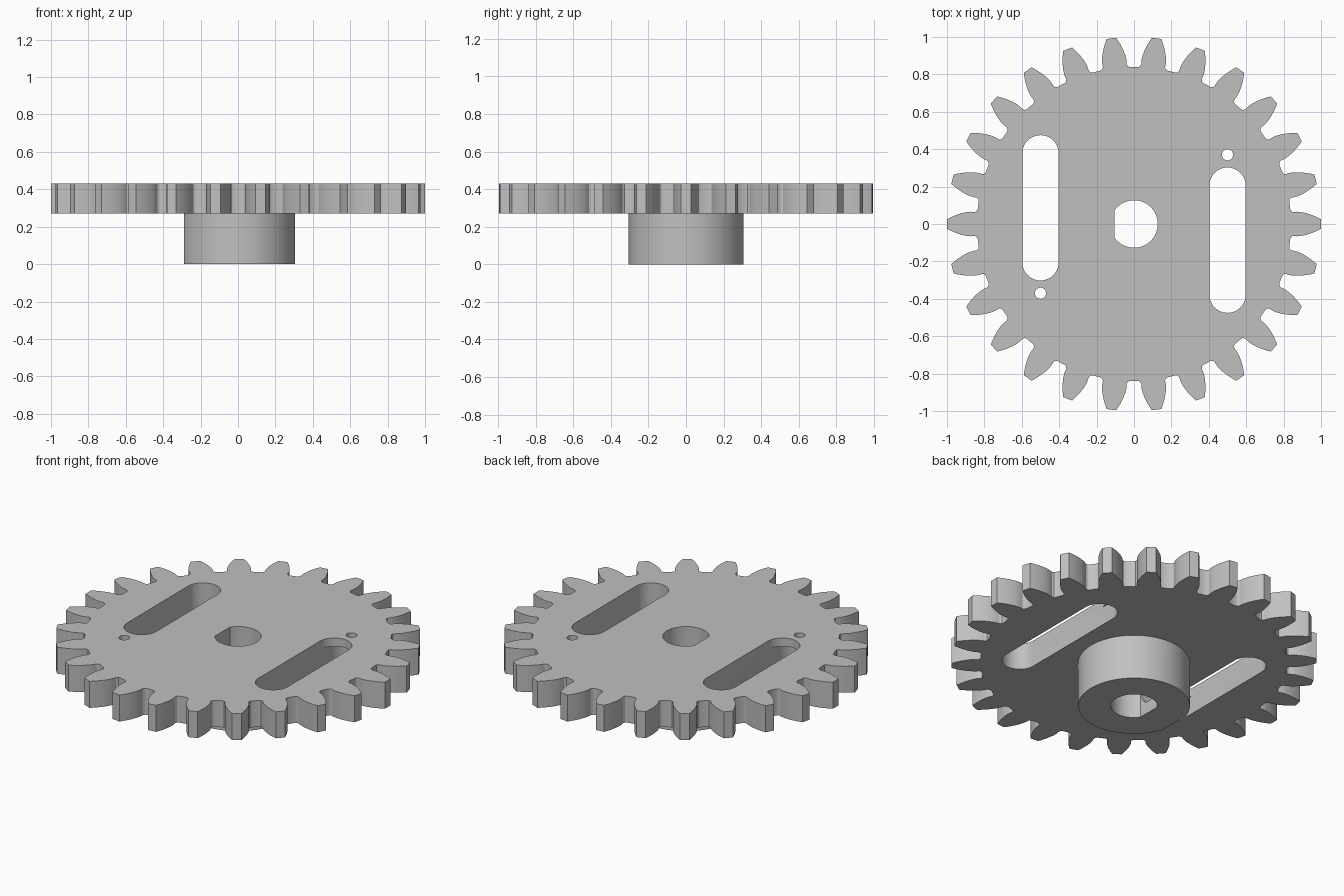
import bpy, bmesh, math
from mathutils import Matrix

if "Cube" in bpy.data.objects:
    bpy.data.objects.remove(bpy.data.objects["Cube"], do_unlink=True)

TEETH = 26
TIP_R = 1.0
MODULE = 2 * TIP_R / (TEETH + 2)
PITCH_R = MODULE * TEETH / 2
BASE_R = PITCH_R * math.cos(math.radians(20))
ROOT_R = PITCH_R - 1.25 * MODULE
PLATE_Z, TOP_Z = 0.27, 0.43

grey = bpy.data.materials.new("plain grey")
grey.use_nodes = True
grey.diffuse_color = (0.53, 0.53, 0.53, 1)
grey.node_tree.nodes["Principled BSDF"].inputs["Base Color"].default_value = grey.diffuse_color


def prism(name, outline, z0, z1, matrix=None):
    """Closed outline extruded from z0 to z1."""
    bm = bmesh.new()
    face = bm.faces.new([bm.verts.new((x, y, z0)) for x, y in outline])
    top = bmesh.ops.extrude_face_region(bm, geom=[face])["geom"]
    verts = [g for g in top if isinstance(g, bmesh.types.BMVert)]
    bmesh.ops.translate(bm, verts=verts, vec=(0, 0, z1 - z0))
    bmesh.ops.recalc_face_normals(bm, faces=bm.faces)
    if matrix:
        bm.transform(matrix)
    mesh = bpy.data.meshes.new(name)
    bm.to_mesh(mesh)
    bm.free()
    mesh.materials.append(grey)
    obj = bpy.data.objects.new(name, mesh)
    bpy.context.collection.objects.link(obj)
    return obj


def polar(r, a):
    return (r * math.cos(a), r * math.sin(a))


def involute(angle):
    return math.tan(angle) - angle


def half_angle(r):
    """Half of the tooth's angular width at radius r."""
    return (math.pi / (2 * TEETH) + involute(math.radians(20))
            - involute(math.acos(min(1, BASE_R / r))))


def gear_outline():
    # one flank from root to tip, mirrored and repeated
    base = half_angle(BASE_R)
    gap = math.pi / TEETH - base
    flank = [(ROOT_R, base + gap * 0.45), (ROOT_R + 0.004, base + gap * 0.18),
             (ROOT_R + 0.014, base)]
    steps = 8
    for i in range(steps + 1):
        r = BASE_R + (TIP_R - BASE_R) * i / steps
        flank.append((r, half_angle(r)))
    points = []
    for t in range(TEETH):
        mid = 2 * math.pi * t / TEETH
        points += [polar(r, mid - a) for r, a in flank]
        points.append(polar(TIP_R, mid))
        points += [polar(r, mid + a) for r, a in reversed(flank)]
    return points


def circle(radius, x=0, y=0, n=32):
    return [(x + radius * math.cos(2 * math.pi * i / n),
             y + radius * math.sin(2 * math.pi * i / n)) for i in range(n)]


def flat_circle(radius, flat, n=64):
    """Circle cut straight on its -x side."""
    a = math.acos(-flat / radius)
    return [polar(radius, -a + 2 * a * i / n) for i in range(n + 1)]


def slot(x, low, high, radius, n=20):
    """Upright slot with round ends centred at low and high."""
    arc = [polar(radius, math.pi * i / n) for i in range(n + 1)]
    return ([(x + px, high + py) for px, py in arc]
            + [(x - px, low - py) for px, py in arc])


def combine(target, other, operation):
    mod = target.modifiers.new(operation.lower(), "BOOLEAN")
    mod.operation = operation
    mod.solver = "EXACT"
    mod.object = other
    bpy.context.view_layer.objects.active = target
    bpy.ops.object.modifier_apply(modifier=mod.name)
    bpy.data.objects.remove(other, do_unlink=True)


# Toothed plate with the hub below it
gear = prism("gear_wheel", gear_outline(), PLATE_Z, TOP_Z)
hub = prism("hub", flat_circle(0.306, 0.29), 0, PLATE_Z + 0.05)
combine(gear, hub, "UNION")

# D-shaped shaft bore
combine(gear, prism("bore", flat_circle(0.127, 0.105, 48), -0.1, 0.6), "DIFFERENCE")

# Grub screw hole through the flat side of the hub
side = Matrix.Translation((0, 0, 0.13)) @ Matrix.Rotation(math.radians(-90), 4, "Y")
combine(gear, prism("screw_hole", circle(0.06), 0.03, 0.4, side), "DIFFERENCE")

# Long slots, pin holes and the pockets under the pin holes, one set per side
for turn in (0, math.pi):
    spin = Matrix.Rotation(turn, 4, "Z")
    for name, outline, z0, z1 in (
            ("slot", slot(0.5, -0.378, 0.205, 0.097), 0.2, 0.6),
            ("pocket", slot(0.5, 0.1, 0.303, 0.097), 0.2, PLATE_Z + 0.11),
            ("pin_hole", circle(0.03, 0.5, 0.37, 24), 0.2, 0.6)):
        combine(gear, prism(name, outline, z0, z1, spin), "DIFFERENCE")

bpy.ops.object.select_all(action="DESELECT")
gear.select_set(True)
bpy.context.view_layer.objects.active = gear
bpy.ops.object.shade_smooth_by_angle(angle=math.radians(25))
